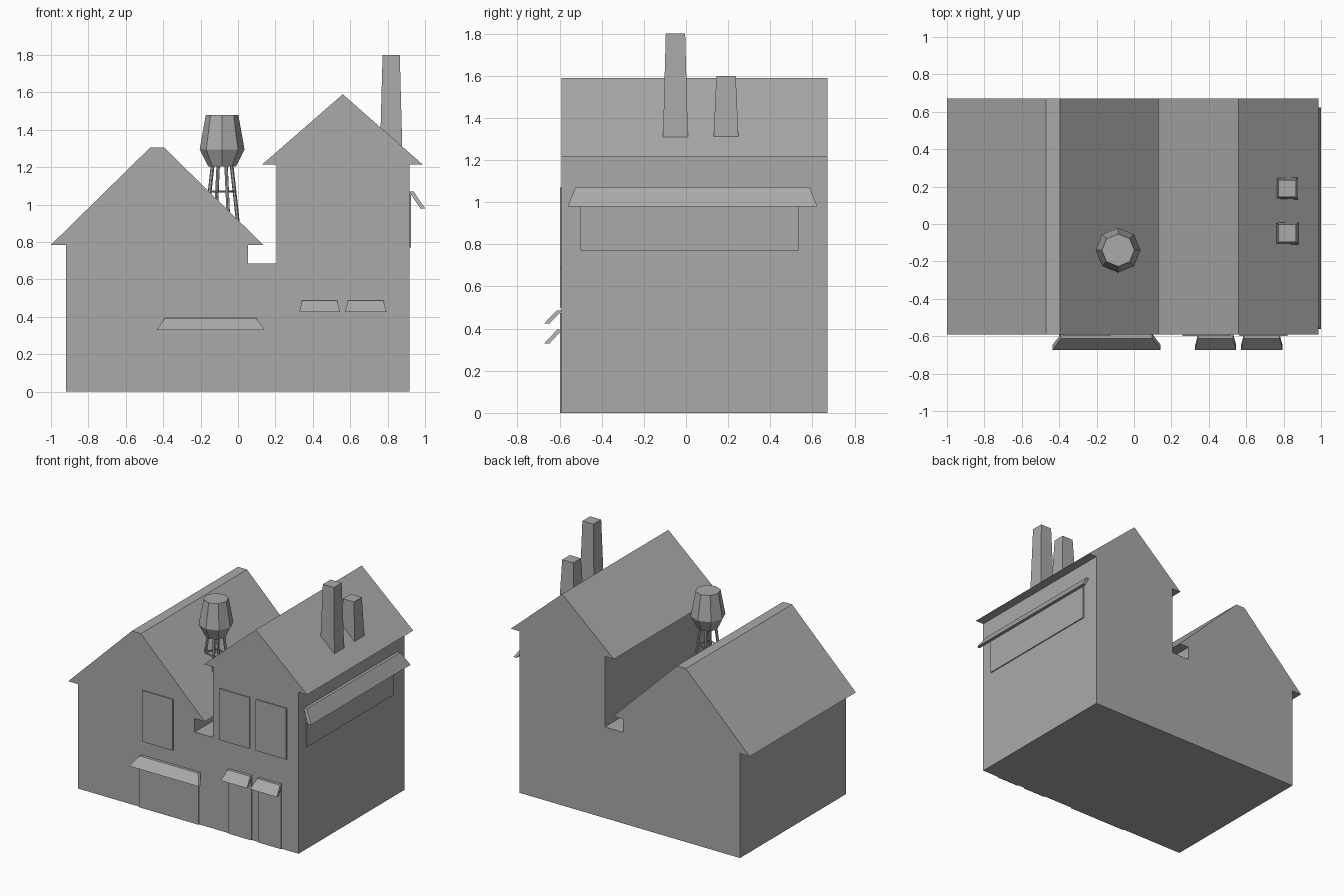
import bpy, bmesh, math
from mathutils import Vector

cube = bpy.data.objects.get("Cube")
if cube:
    bpy.data.objects.remove(cube, do_unlink=True)

mat = bpy.data.materials.new("plain grey")
mat.use_nodes = True
GREY = (0.4, 0.4, 0.4, 1)
mat.diffuse_color = GREY
mat.node_tree.nodes["Principled BSDF"].inputs["Base Color"].default_value = GREY

FRONT, BACK, SIDE = -0.59, 0.672, 0.917


def finish(name, bm):
    bmesh.ops.recalc_face_normals(bm, faces=bm.faces)
    mesh = bpy.data.meshes.new(name)
    bm.to_mesh(mesh)
    bm.free()
    mesh.materials.append(mat)
    obj = bpy.data.objects.new(name, mesh)
    bpy.context.collection.objects.link(obj)
    return obj


def loft(name, rings):
    """Skin equal-length rings of points and cap both ends."""
    bm = bmesh.new()
    loops = [[bm.verts.new(p) for p in ring] for ring in rings]
    n = len(loops[0])
    for a, b in zip(loops, loops[1:]):
        for i in range(n):
            j = (i + 1) % n
            bm.faces.new((a[i], a[j], b[j], b[i]))
    bm.faces.new(loops[0])
    bm.faces.new(loops[-1])
    return finish(name, bm)


def rect(x0, x1, y0, y1, z):
    return [(x0, y0, z), (x1, y0, z), (x1, y1, z), (x0, y1, z)]


def polygon(c, r, z, n, turn=0.0):
    return [(c[0] + r * math.cos(turn + math.tau * i / n),
             c[1] + r * math.sin(turn + math.tau * i / n), z) for i in range(n)]


def rod(name, a, b, r):
    a, b = Vector(a), Vector(b)
    turn = (b - a).to_track_quat('Z', 'Y')
    ring = [turn @ Vector(p) for p in polygon((0, 0), r, 0, 6)]
    loft(name, [[p + a for p in ring], [p + b for p in ring]])


def on_front(u, out, z):
    return (u, FRONT - out, z)


def on_side(u, out, z):
    return (SIDE + out, u, z)


def panel(name, place, u0, u1, z0, z1, depth=0.008):
    loft(name, [[place(u, d, z) for u, z in ((u0, z0), (u1, z0), (u1, z1), (u0, z1))]
                for d in (-0.005, depth)])


def awning(name, place, u0, u1, z0, z1, flare, reach=0.083):
    """Sloping slab whose lower edge is wider than its upper edge."""
    section = [(-0.003, z1, 0), (0.022, z1, 0), (reach, z0, flare), (reach - 0.026, z0, flare)]
    loft(name, [[place(u + s * f, o, z) for o, z, f in section]
                for u, s in ((u0, -1), (u1, 1))])


# Twin-gabled building with the gap between its roofs
outline = [(-0.92, 0), (0.917, 0), (0.917, 1.215), (0.987, 1.215), (0.56, 1.59),
           (0.13, 1.215), (0.205, 1.215), (0.205, 0.685), (0.053, 0.685),
           (0.053, 0.785), (0.135, 0.785), (-0.395, 1.305), (-0.47, 1.305),
           (-1, 0.785), (-0.92, 0.785)]
loft("building", [[(x, y, z) for x, z in outline] for y in (FRONT, BACK)])

# Windows
panel("left_window", on_front, -0.38, -0.125, 0.5, 0.885)
panel("right_window_inner", on_front, 0.26, 0.515, 0.685, 1.07)
panel("right_window_outer", on_front, 0.565, 0.82, 0.685, 1.07)
panel("side_window", on_side, -0.5, 0.535, 0.77, 1.06)

# Doors
panel("wide_door", on_front, -0.4, 0.09, 0, 0.385)
panel("narrow_door_inner", on_front, 0.34, 0.53, 0, 0.475)
panel("narrow_door_outer", on_front, 0.587, 0.775, 0, 0.475)

# Awnings
awning("wide_awning", on_front, -0.39, 0.097, 0.33, 0.395, 0.046)
awning("narrow_awning_inner", on_front, 0.343, 0.53, 0.425, 0.487, 0.016)
awning("narrow_awning_outer", on_front, 0.588, 0.778, 0.425, 0.487, 0.016)
awning("side_awning", on_side, -0.525, 0.587, 0.98, 1.07, 0.036)

# Tapered chimneys
for name, y, top in (("tall_chimney", -0.05, 1.8), ("short_chimney", 0.19, 1.6)):
    loft(name, [rect(0.819 - r, 0.819 + r, y - r, y + r, z)
                for r, z in ((0.06, 1.28), (0.046, top))])

# Water tower: octagonal tank, splayed legs and a ring of braces
TOWER = (-0.085, -0.14)
loft("water_tank", [polygon(TOWER, r, z, 8)
                    for r, z in ((0.075, 1.205), (0.12, 1.295), (0.087, 1.48))])
turn = math.pi / 8
tops = polygon(TOWER, 0.055, 1.21, 4, turn)
feet = polygon(TOWER, 0.092, 0.9, 4, turn)
knees = polygon(TOWER, 0.072, 1.07, 4, turn)
for i in range(4):
    rod(f"tower_leg_{i + 1}", feet[i], tops[i], 0.01)
    rod(f"tower_brace_{i + 1}", knees[i], knees[(i + 1) % 4], 0.005)
